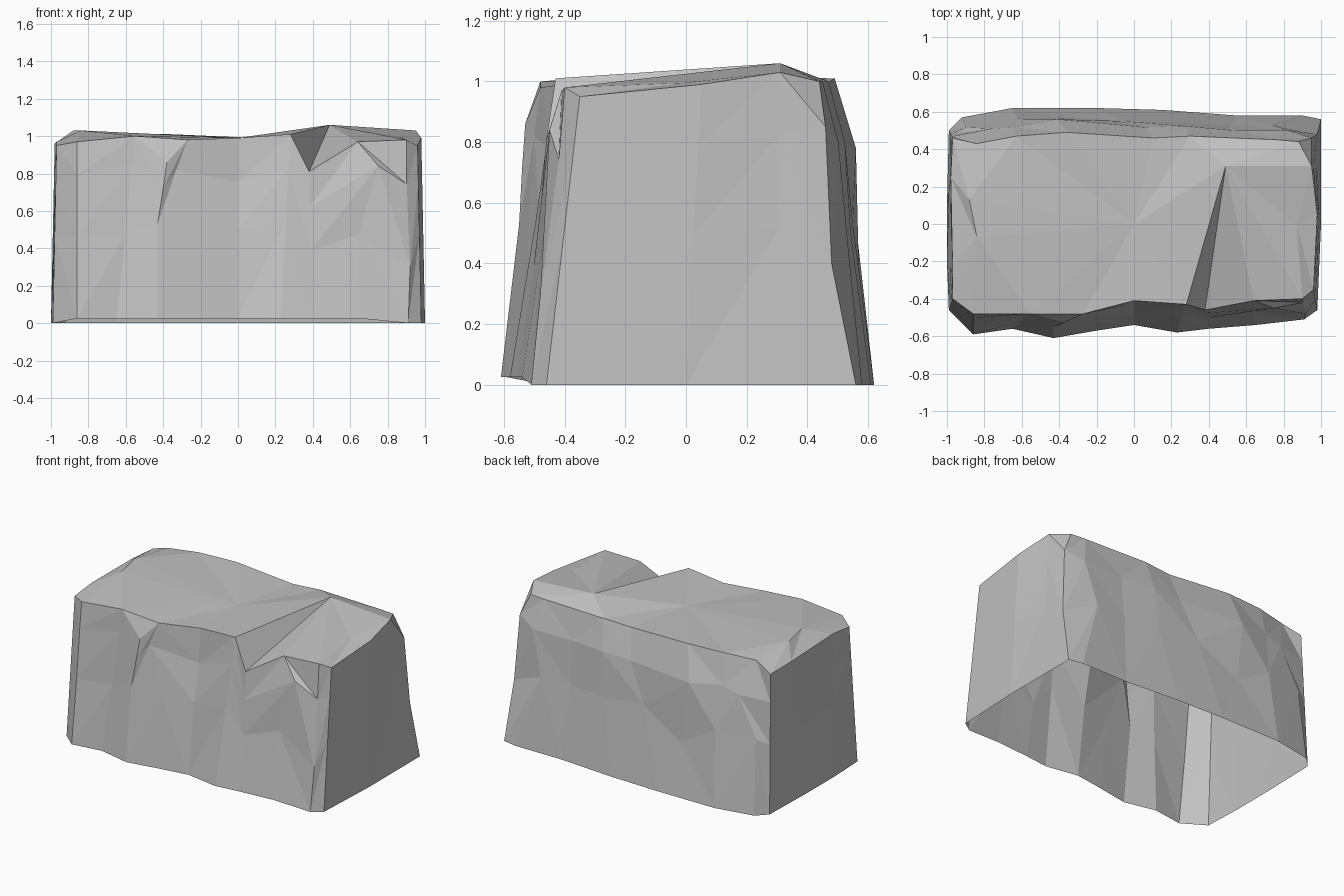
import bpy
import bmesh
import random
from mathutils import Vector

random.seed(4)

old = bpy.data.objects.get("Cube")
if old:
    bpy.data.objects.remove(old, do_unlink=True)

# Ground outline, counter-clockwise: front, one end, back, other end
base = [
    (-.99, -.46), (-.86, -.59), (-.65, -.56), (-.43, -.61), (-.2, -.57), (0, -.54),
    (.23, -.58), (.4, -.56), (.65, -.54), (.91, -.51), (.98, -.46),
    (1, 0), (1, .3), (1, .56),
    (.9, .58), (.55, .58), (.15, .61), (-.2, .62), (-.45, .62), (-.65, .62),
    (-.92, .57), (-.99, .5), (-1, .1), (-1, -.2),
]

# Matching upper rim, with the two front notches lower than the rest
rim = [
    (-.97, -.4, .95), (-.86, -.48, .97), (-.55, -.48, 1), (-.38, -.53, .86),
    (-.27, -.48, .98), (0, -.41, .99), (.28, -.43, 1.01), (.38, -.46, .81),
    (.64, -.41, .97), (.9, -.4, .98), (.96, -.35, .95),
    (.98, .05, .99), (.95, .31, 1.03), (.88, .44, 1),
    (.77, .45, 1), (.53, .46, 1), (.3, .47, 1), (.1, .46, .99),
    (-.36, .49, 1.01), (-.63, .47, 1.01), (-.84, .43, 1), (-.97, .46, .95),
    (-.98, .25, .96), (-.97, -.22, .97),
]
COUNT = len(base)
LEFT_NOTCH, RIGHT_NOTCH = 3, 7
LAST_FRONT, CORNER, FIRST_BACK, LAST_BACK = 9, 13, 14, 20

# Distinct knobs and creases at middle and shoulder height, by column
middle = {
    LEFT_NOTCH: (-.43, -.55, .53), LEFT_NOTCH + 1: (-.22, -.52, .5),
    LAST_FRONT: (.92, -.48, .3), CORNER: (.98, .48, .4), FIRST_BACK: (.74, .53, .5),
    17: (-.06, .55, .53), 18: (-.36, .57, .36),
}
shoulder = {
    LEFT_NOTCH: (-.4, -.54, .72), LEFT_NOTCH + 1: (-.33, -.5, .82),
    8: (.75, -.45, .84), CORNER: (.95, .46, .85),
    18: (-.41, .56, .78), LAST_BACK: (-.76, .51, .77),
}


def wall_point(i, t, knobs):
    """Point on the wall of column i, t from ground to rim, with rough relief."""
    if i in knobs:
        return Vector(knobs[i])
    x, y = base[i]
    p = Vector((x, y, .025 if y < -.53 else 0)).lerp(Vector(rim[i]), t)
    if 0 < t < 1:
        if FIRST_BACK <= i <= LAST_BACK:
            p.y += .02 * t + random.uniform(-.012, .012)
            p.x += random.uniform(-.03, .03)
        elif 1 <= i <= LAST_FRONT:
            p.y += random.uniform(-.005, .012)
            p.z += random.uniform(-.05, .05)
    return p


bm = bmesh.new()

# Walls
levels = ((0, {}), (.5, middle), (.8, shoulder), (1, {}))
rings = [[bm.verts.new(wall_point(i, t, knobs)) for i in range(COUNT)] for t, knobs in levels]
for low, high in zip(rings, rings[1:]):
    for i in range(COUNT):
        j = (i + 1) % COUNT
        a, b, c, d = low[i], low[j], high[j], high[i]
        if i % 2:
            triangles = ((a, b, c), (a, c, d))
        else:
            triangles = ((a, b, d), (b, c, d))
        for triangle in triangles:
            bm.faces.new(triangle)

# Top: fans round a peak, a shallow dip and high points near both ends
top = rings[-1]
peak = bm.verts.new((.49, .31, 1.06))
dip = bm.verts.new((0, 0, .99))
end_hollow = bm.verts.new((.87, -.01, .995))
shelf = bm.verts.new((-.84, -.07, 1.03))
back_shelf = bm.verts.new((-.88, .13, 1.03))
ridge_front, ridge_back, shelf_back = RIGHT_NOTCH - 1, 16, 19


def fan(hub, verts):
    for a, b in zip(verts, verts[1:]):
        bm.faces.new((hub, a, b))


fan(peak, top[ridge_front:LAST_FRONT + 1] + [end_hollow] + top[CORNER - 1:ridge_back + 1])
fan(end_hollow, top[LAST_FRONT:CORNER])
fan(dip, top[LEFT_NOTCH + 1:ridge_front + 1] + [peak] + top[ridge_back:shelf_back + 1]
    + [back_shelf, shelf, top[LEFT_NOTCH - 1], top[LEFT_NOTCH + 1]])
fan(back_shelf, top[shelf_back:COUNT - 1] + [shelf])
fan(shelf, top[COUNT - 2:] + top[:LEFT_NOTCH])
bm.faces.new(top[LEFT_NOTCH - 1:LEFT_NOTCH + 2])

mesh = bpy.data.meshes.new("rock_block")
bm.to_mesh(mesh)
bm.free()
rock = bpy.data.objects.new("rock_block", mesh)
bpy.context.collection.objects.link(rock)

# Stone colour
stone = bpy.data.materials.new("grey_stone")
stone.use_nodes = True
colour = (.54, .54, .54, 1)
stone.diffuse_color = colour
stone.node_tree.nodes["Principled BSDF"].inputs["Base Color"].default_value = colour
mesh.materials.append(stone)
